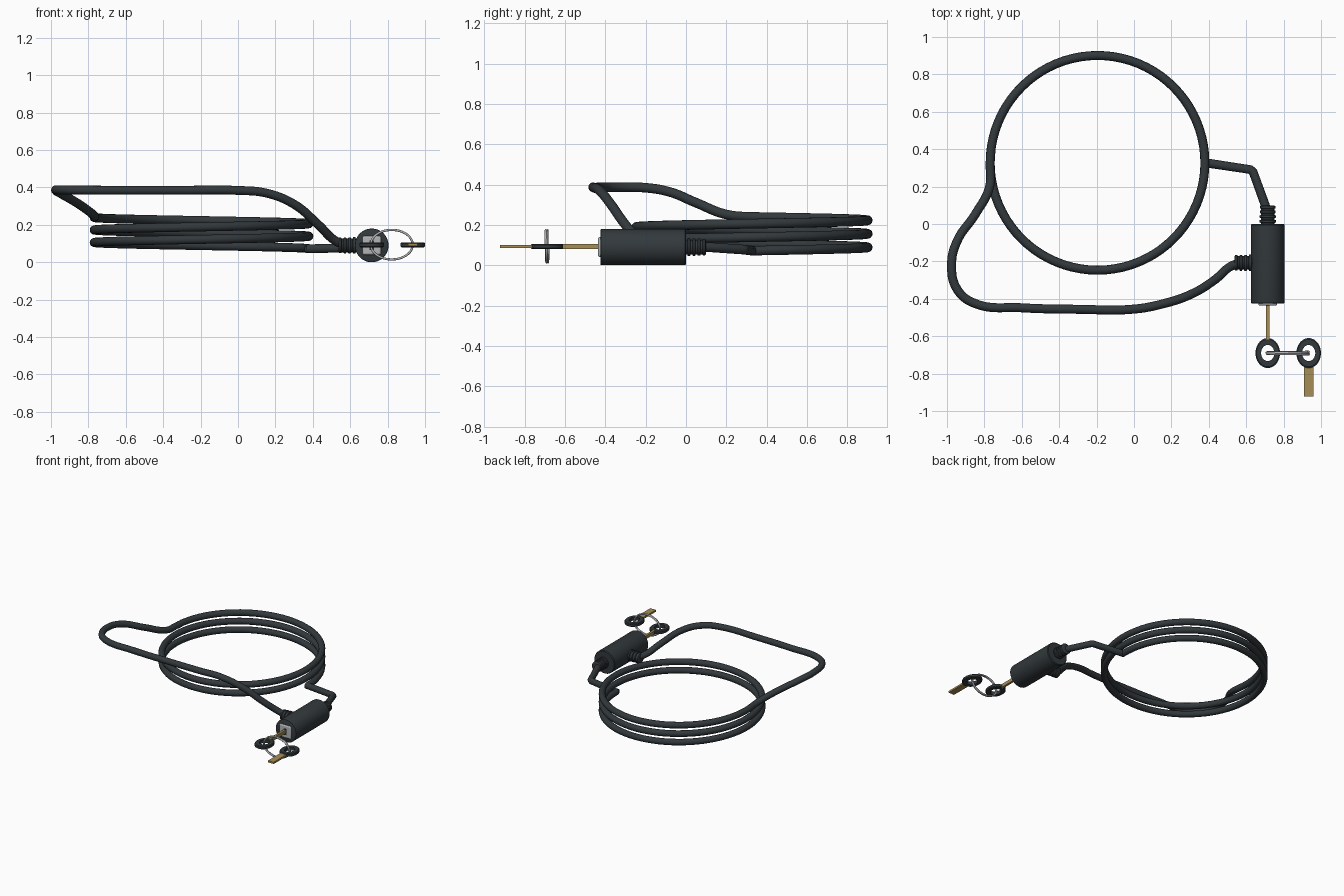
import bpy, bmesh
from math import sin, cos, pi, tau, radians
from mathutils import Vector

if "Cube" in bpy.data.objects:
    bpy.data.objects.remove(bpy.data.objects["Cube"])


def material(name, rgb):
    m = bpy.data.materials.new(name)
    m.diffuse_color = (*rgb, 1)
    m.use_nodes = True
    m.node_tree.nodes["Principled BSDF"].inputs["Base Color"].default_value = m.diffuse_color
    return m


BLACK = material("black_vinyl", (0.032, 0.04, 0.045))
BRASS = material("brass", (0.38, 0.27, 0.09))
STEEL = material("steel", (0.45, 0.46, 0.47))


def finish(ob, mat, angle=35):
    ob.data.materials.append(mat)
    bpy.ops.object.select_all(action='DESELECT')
    ob.select_set(True)
    bpy.context.view_layer.objects.active = ob
    if ob.type == 'CURVE':
        bpy.ops.object.convert(target='MESH')
        ob = bpy.context.object
    bpy.ops.object.shade_smooth_by_angle(angle=radians(angle))
    return ob


def lathe(name, profile, mat, loc, rot=(0, 0, 0), scale=(1, 1, 1), closed=False, steps=48):
    """Spin an (r, z) profile about local z."""
    bm = bmesh.new()
    vs = [bm.verts.new((r, 0, z)) for r, z in profile]
    pairs = list(zip(vs, vs[1:])) + ([(vs[-1], vs[0])] if closed else [])
    es = [bm.edges.new(p) for p in pairs]
    bmesh.ops.spin(bm, geom=vs + es, axis=(0, 0, 1), cent=(0, 0, 0), angle=tau, steps=steps)
    bmesh.ops.remove_doubles(bm, verts=bm.verts, dist=1e-5)
    bmesh.ops.recalc_face_normals(bm, faces=bm.faces)
    me = bpy.data.meshes.new(name)
    bm.to_mesh(me)
    bm.free()
    ob = bpy.data.objects.new(name, me)
    ob.location, ob.rotation_euler, ob.scale = loc, rot, scale
    bpy.context.collection.objects.link(ob)
    return finish(ob, mat)


def tube(name, pts, radius, mat, kind='POLY', cyclic=False):
    cu = bpy.data.curves.new(name, 'CURVE')
    cu.dimensions = '3D'
    cu.bevel_depth, cu.bevel_resolution = radius, 5
    cu.use_fill_caps = True
    sp = cu.splines.new(kind)
    if kind == 'BEZIER':
        sp.bezier_points.add(len(pts) - 1)
        for b, p in zip(sp.bezier_points, pts):
            b.co = p
            b.handle_left_type = b.handle_right_type = 'AUTO'
    else:
        sp.points.add(len(pts) - 1)
        for b, p in zip(sp.points, pts):
            b.co = (*p, 1)
    sp.use_cyclic_u = cyclic
    ob = bpy.data.objects.new(name, cu)
    bpy.context.collection.objects.link(ob)
    return finish(ob, mat, 60)


def box(name, center, size, mat, bevel=0.0):
    bpy.ops.mesh.primitive_cube_add(size=1, location=center)
    ob = bpy.context.object
    ob.name = name
    ob.scale = size
    bpy.ops.object.transform_apply(location=False, rotation=False, scale=True)
    if bevel:
        m = ob.modifiers.new("bevel", 'BEVEL')
        m.width, m.segments = bevel, 3
    return finish(ob, mat)


# Coiled cable: two and a half rising turns
CX, CY, R, CABLE = -0.195, 0.327, 0.574, 0.024


def coil(t):
    a = tau * t
    return Vector((CX + R * cos(a), CY + R * sin(a), 0.072 + 0.067 * t))


tube("cable_coil", [coil(i / 80) for i in range(201)], CABLE, BLACK)

# Upper cable end sweeping round to the side of the lock
tube("cable_tail", [coil(2.48), coil(2.5), (-0.772, 0.20, 0.252), (-0.85, 0.05, 0.31),
                    (-0.945, -0.09, 0.366), (-0.975, -0.21, 0.385), (-0.945, -0.35, 0.387),
                    (-0.85, -0.425, 0.386), (-0.6, -0.448, 0.385), (-0.3, -0.456, 0.385),
                    (0.0, -0.455, 0.384), (0.15, -0.428, 0.37), (0.30, -0.378, 0.31),
                    (0.43, -0.30, 0.20), (0.52, -0.225, 0.115), (0.57, -0.208, 0.092)],
     CABLE, BLACK, 'BEZIER')

# Lower cable end, kinked into the back of the lock
tube("cable_lead", [(0.37, 0.329, 0.072), (0.622, 0.291, 0.077), (0.637, 0.278, 0.078),
                    (0.70, 0.105, 0.09), (0.713, 0.06, 0.09)], CABLE, BLACK)

# Lock barrel
LX, LZ = 0.715, 0.09
lathe("lock_barrel", [(0, -0.425), (0.083, -0.425), (0.0885, -0.4225), (0.09, -0.417),
                      (0.09, -0.006), (0.085, 0), (0, 0)], BLACK, (LX, 0, LZ), (-pi / 2, 0, 0))

# Ribbed strain reliefs
ribs = [(0, -0.02), (0.034, -0.02)]
for i in range(4):
    z, r = i * 0.025, 0.044 - 0.001 * i
    ribs += [(0.036, z), (0.036, z + 0.006), (r, z + 0.009), (r, z + 0.02), (0.036, z + 0.023)]
ribs += [(0.03, 0.1), (0, 0.1)]
lathe("rear_strain_relief", ribs, BLACK, (LX, 0, LZ), (-pi / 2, 0, 0))
lathe("side_strain_relief", ribs, BLACK, (0.636, -0.208, LZ), (0, -pi / 2, 0))

# Keyhole plate
box("keyhole_plate", (LX, -0.427, LZ), (0.1, 0.018, 0.1), STEEL, 0.012)
box("keyhole_slot", (LX, -0.4335, LZ), (0.026, 0.007, 0.05), BLACK)

# Keys: flat oval grip with a hole, plus blade
grip = [(0.043, -0.013), (0.043, 0.013), (0.073, 0.013), (0.08, 0.008), (0.08, -0.008), (0.073, -0.013)]
for label, x in (("inserted", LX), ("spare", 0.934)):
    lathe(label + "_key_grip", grip, BLACK, (x, -0.69, 0.093), scale=(0.82, 1, 1), closed=True)
box("inserted_key_blade", (LX, -0.525, 0.093), (0.018, 0.19, 0.026), BRASS)
box("spare_key_blade", (0.934, -0.843, 0.093), (0.05, 0.16, 0.014), BRASS)

# Split ring: two flat turns linking both keys
tube("split_ring", [(0.822 + 0.112 * cos(tau * i / 48), -0.697 + 0.014 * i / 96,
                     0.094 + 0.079 * sin(tau * i / 48)) for i in range(97)], 0.006, STEEL)
